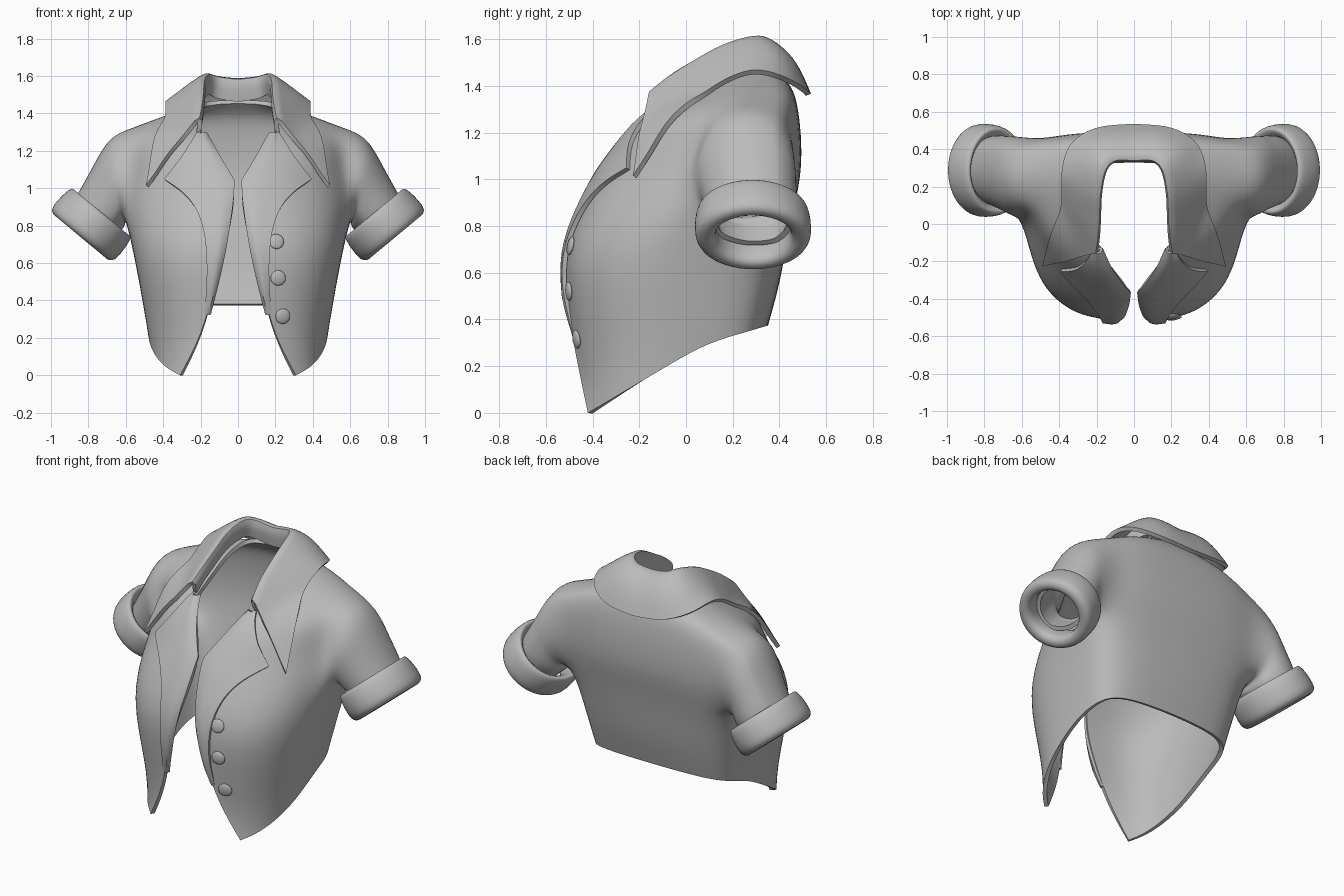
import bpy, bmesh, math
from mathutils import Vector
from mathutils.bvhtree import BVHTree

if "Cube" in bpy.data.objects:
    bpy.data.objects.remove(bpy.data.objects["Cube"])

grey = bpy.data.materials.new("cloth_grey")
grey.diffuse_color = (0.5, 0.5, 0.5, 1)
grey.use_nodes = True
grey.node_tree.nodes["Principled BSDF"].inputs["Base Color"].default_value = grey.diffuse_color


def finish(name, verts, faces, mirror=True, subdiv=0, thick=0, offset=-1, out=None):
    """Mesh from points, oriented along `out` at the first face, with modifiers baked."""
    me = bpy.data.meshes.new(name)
    ob = bpy.data.objects.new(name, me)
    bpy.context.collection.objects.link(ob)
    me.from_pydata([tuple(v) for v in verts], [], faces)
    me.materials.append(grey)
    bm = bmesh.new()
    bm.from_mesh(me)
    bmesh.ops.delete(bm, geom=[v for v in bm.verts if not v.link_faces], context='VERTS')
    bmesh.ops.recalc_face_normals(bm, faces=bm.faces)
    bm.faces.ensure_lookup_table()
    if out and bm.faces[0].normal.dot(Vector(out)) < 0:
        bmesh.ops.reverse_faces(bm, faces=bm.faces)
    bm.to_mesh(me)
    bm.free()
    if mirror:
        m = ob.modifiers.new("mirror", 'MIRROR')
        m.merge_threshold = 0.002
    if subdiv:
        s = ob.modifiers.new("subdivide", 'SUBSURF')
        s.levels = s.render_levels = subdiv
        s.boundary_smooth = 'PRESERVE_CORNERS'
    if thick:
        t = ob.modifiers.new("thickness", 'SOLIDIFY')
        t.thickness, t.offset = thick, offset
    bpy.ops.object.select_all(action='DESELECT')
    bpy.context.view_layer.objects.active = ob
    ob.select_set(True)
    bpy.ops.object.convert(target='MESH')
    bpy.ops.object.shade_smooth_by_angle(angle=math.radians(50))
    return ob


def grid_faces(rows, cols, wrap=False):
    """Quads of a row-by-column grid of points."""
    return [(i * cols + j, (i + 1) * cols + j, (i + 1) * cols + (j + 1) % cols, i * cols + (j + 1) % cols)
            for i in range(rows - 1) for j in range(cols if wrap else cols - 1)]


def resample(pts, n, smooth):
    """Points along a path, n per segment, straight or as a smooth curve."""
    p = [Vector(q) for q in pts]
    res = []
    for k in range(len(p) - 1):
        a, b = p[k], p[k + 1]
        z = p[k - 1] if k else a * 2 - b
        c = p[k + 2] if k + 2 < len(p) else b * 2 - a
        for s in range(n):
            t = s / n
            if smooth:
                res.append(0.5 * (2 * a + (b - z) * t + (2 * z - 5 * a + 4 * b - c) * t * t
                                  + (3 * a - z - 3 * b + c) * t ** 3))
            else:
                res.append(a.lerp(b, t))
    return res + [p[-1]]


# Body half: each row is half width, side y, back y, front y, opening x, back z, side z, front z, roundness
ROWS = [(.487, .08, .355, -.42, .31, .375, .295, .0, .76),
        (.52, .09, .405, -.465, .195, .55, .46, .21, .74),
        (.56, .12, .435, -.51, .13, .72, .66, .46, .7),
        (.592, .20, .46, -.53, .07, .86, .78, .68, .7),
        (.605, .22, .495, -.46, .03, 1.0, .96, .87, .82),
        (.59, .24, .50, -.38, .015, 1.15, 1.13, 1.03, 1),
        (.57, .25, .485, -.28, .10, 1.3, 1.33, 1.16, .95),
        (.40, .24, .46, -.20, .16, 1.4, 1.39, 1.25, .8),
        (.20, .18, .385, -.14, .195, 1.47, 1.43, 1.28, .8)]
BACK = [0, 23, 46, 69, 90]
FRONT = [.19, .36, .53, .7, .85, 1]
COLS = len(BACK) + len(FRONT)
verts = []
for hw, ym, yb, yf, xe, zb, zs, zf, p in ROWS:
    for deg in BACK:
        a = math.radians(deg)
        w = max(math.cos(a), 0) ** .52
        verts.append((hw * math.sin(a) ** .58, ym + (yb - ym) * w, zs + (zb - zs) * w))
    sweep = math.pi / 2 - math.asin((xe / hw) ** (1 / p))
    for f in FRONT:
        w = (math.sin(f * sweep) / math.sin(sweep)) ** p
        verts.append((hw * math.cos(f * sweep) ** p, ym + (yf - ym) * w, zs + (zf - zs) * w))

# Armhole: leave out the side faces and grow the sleeve from the hole's rim
faces = [f for f in grid_faces(len(ROWS), COLS)
         if not (3 <= f[0] // COLS < 6 and 2 <= f[0] % COLS < 5)]
rim = [(3, 2), (3, 3), (3, 4), (3, 5), (4, 5), (5, 5), (6, 5), (6, 4), (6, 3), (6, 2), (5, 2), (4, 2)]
loop = [i * COLS + j for i, j in rim]
angles = [math.atan2((verts[k][2] - 1.05) / .25, (verts[k][1] - .25) / .22) for k in loop]
# top x, top z, bottom x, bottom z, half depth, centre y
for tx, tz, bx, bz, ry, cy in [(.69, 1.295, .6, .81, .23, .255), (.775, 1.135, .60, .775, .215, .27),
                               (.855, .99, .62, .765, .205, .285), (.90, .91, .68, .71, .18, .285)]:
    new = []
    for a in angles:
        s = math.sin(a) / 2
        verts.append(((tx + bx) / 2 + (tx - bx) * s, cy + ry * math.cos(a), (tz + bz) / 2 + (tz - bz) * s))
        new.append(len(verts) - 1)
    n = len(loop)
    faces += [(loop[k], loop[(k + 1) % n], new[(k + 1) % n], new[k]) for k in range(n)]
    loop = new
body = finish("jacket_body", verts, faces, subdiv=2, thick=.024, out=(0, 1, 0))
tree = BVHTree.FromObject(body, bpy.context.evaluated_depsgraph_get())

# Rolled cuffs: a closed profile (radius factor, position along the cuff) swept round an ellipse
PROFILE = [(.8, .12), (.9, .0), (.97, .03), (1.02, .25), (1.04, .6), (1.03, .88), (.95, 1.02),
           (.78, 1.04), (.68, .92), (.66, .7), (.7, .3)]
c0, c1 = Vector((.727, .285, .873)), Vector((.839, .288, .742))
u = Vector((.77, 0, .64))
verts = []
SEG = 28
for s in range(SEG + 1):
    a = 2 * math.pi * (s % SEG) / SEG
    for r, t in PROFILE:
        verts.append(c0.lerp(c1, t) + r * (u * .214 * math.cos(a) + Vector((0, .242 * math.sin(a), 0))))
P = len(PROFILE)
faces = [tuple(k % (SEG * P) for k in f) for f in grid_faces(SEG + 1, P, wrap=True)]
finish("sleeve_cuffs", verts, faces, subdiv=1)

# Collar: inner stand, ridge, then a fall that lies over the shoulders and ends in a point
ridge = resample([(0, .34, 1.588), (.1, .34, 1.6), (.155, .285, 1.615), (.18, .16, 1.58),
                  (.185, .04, 1.515), (.19, -.06, 1.455), (.2, -.15, 1.385)], 3, True)
edge = resample([(0, .525, 1.36), (.2, .505, 1.38), (.335, .42, 1.43), (.38, .28, 1.46),
                 (.38, .12, 1.39), (.41, 0, 1.27), (.485, -.22, 1.01)], 3, True)
N = len(ridge)
verts = []
for depth, inset in [(.125, .012), (.07, .004)]:
    for k, r in enumerate(ridge):
        d = depth * (1 - .3 * k / (N - 1))
        tuck = inset * 2.5 * max(0, (k - N * .6) / (N * .4))
        verts.append(r + Vector((inset if r.x > .01 else 0, (inset if r.y > .25 else 0) + tuck, -d)))
verts += ridge
FALL = 6
for k in range(1, FALL + 1):
    t = k / FALL
    for r, e in zip(ridge, edge):
        p = r.lerp(e, t)
        back = min(1, max(0, (r.y - .15) / .18))
        bulge = math.sin(math.pi * t) * (.004 + .026 * back)
        p += Vector((0, bulge * back * .6, bulge))
        d = Vector((.3 * min(1, p.x * 4), p.y - .2, .6)).normalized()
        hit = tree.ray_cast(p + d, -d)
        if hit[0] and hit[3] < 1.025:
            p = hit[0] + d * .025
        verts.append(p)
finish("collar", verts, grid_faces(FALL + 3, N), subdiv=1, thick=.024, offset=0)


def front_hit(x, z):
    """Position depth and normal on the body's front surface."""
    for step in range(8):
        hit = tree.ray_cast(Vector((x + step * .01, -2, z)), Vector((0, 1, 0)))
        if hit[0] and hit[0].y < .1:
            return hit[0].y, hit[1]
    near = tree.find_nearest(Vector((x, -.45 + max(0, z - .9) * .6, z)))
    return near[0].y, near[1]


# Lapels: plates laid over the chest, rolled in at the fold and pointed at the outer edge
fold = resample([(.18, 1.285), (.10, 1.155), (.022, 1.03)], 4, False)[:-1]
fold += resample([(.022, 1.03), (.033, .92), (.058, .77), (.09, .62), (.135, .44), (.164, .33)], 4, True)
outer = resample([(.215, 1.285), (.30, 1.15), (.385, 1.04)], 4, False)[:-1]
outer += resample([(.385, 1.04), (.285, .965), (.215, .87), (.175, .73), (.162, .5), (.172, .33)], 4, True)
W = 9
ROLL = [.022, .004]
verts = []
for i, (a, b) in enumerate(zip(fold, outer)):
    sink = .022 * max(0, 1 - (len(fold) - 1 - i) / 5)
    for k in range(W):
        x, z = a.lerp(b, k / (W - 1))
        roll = ROLL[k] if k < 2 else 0
        verts.append((x, front_hit(x, z)[0] - .003 + max(roll, sink), z))
finish("lapels", verts, grid_faces(len(fold), W), thick=.02, offset=1, out=(0, -1, 0))

# Buttons down one side of the front
for x, z in [(.205, .715), (.215, .52), (.24, .315)]:
    y, normal = front_hit(x, z)
    bpy.ops.mesh.primitive_uv_sphere_add(segments=20, ring_count=10, radius=1, location=(x, y - .006, z))
    button = bpy.context.object
    button.name = "button"
    button.scale = (.041, .041, .013)
    button.rotation_euler = normal.to_track_quat('Z', 'Y').to_euler()
    button.data.materials.append(grey)
    bpy.ops.object.shade_smooth_by_angle(angle=math.radians(50))
